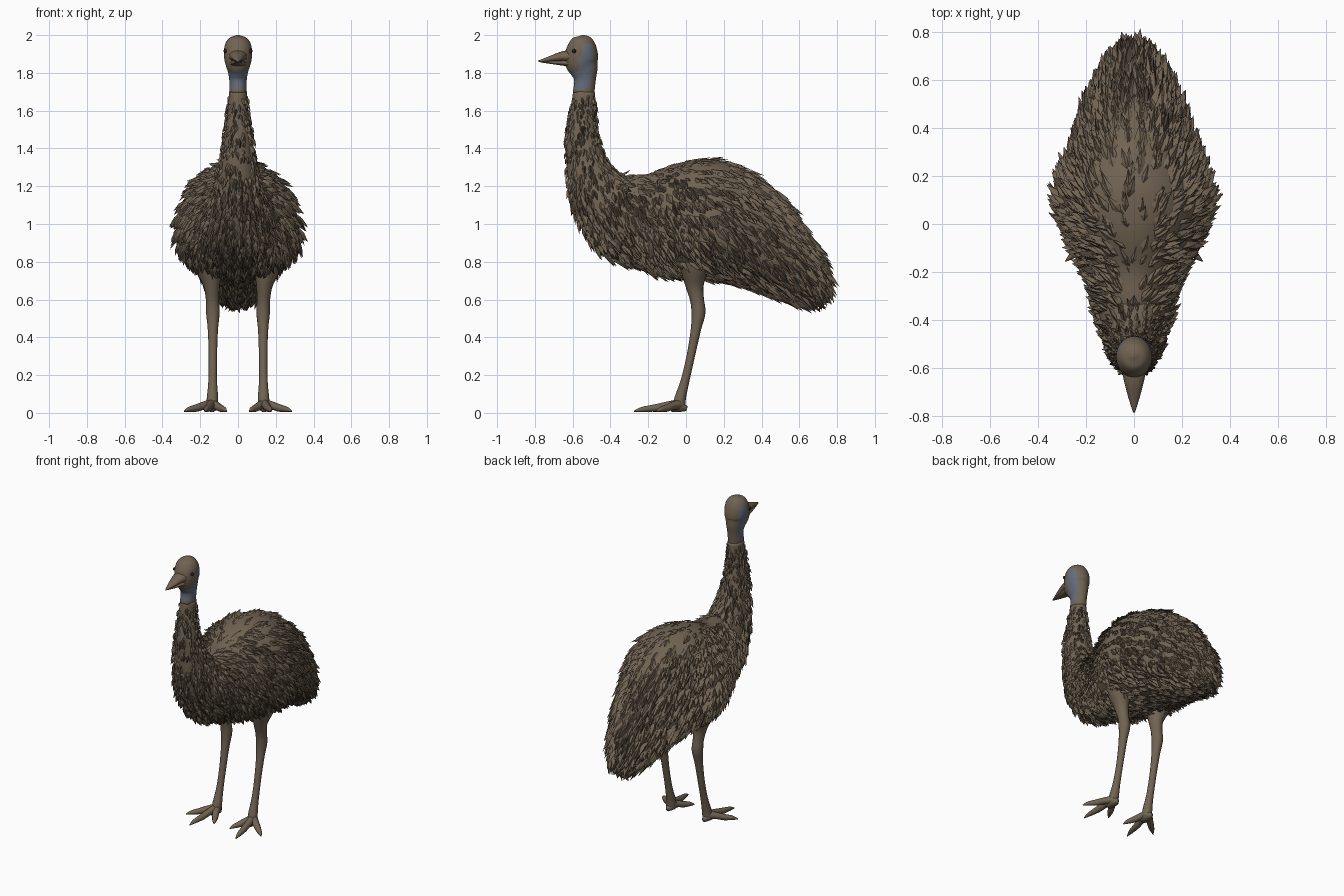
import bpy, bmesh, math, random
from mathutils import Vector

if "Cube" in bpy.data.objects:
    bpy.data.objects.remove(bpy.data.objects["Cube"])

random.seed(7)


def material(name, rgb):
    m = bpy.data.materials.new(name)
    m.diffuse_color = (*rgb, 1)
    m.use_nodes = True
    m.node_tree.nodes["Principled BSDF"].inputs["Base Color"].default_value = m.diffuse_color
    return m


BROWN = material("plumage brown", (0.165, 0.125, 0.085))
DARK = material("shadow brown", (0.07, 0.052, 0.036))
BLUE = material("bare blue skin", (0.13, 0.15, 0.19))
BLACK = material("eye black", (0.015, 0.012, 0.01))


def smooth_path(pts, steps):
    """Catmull-Rom interpolation of equal-length tuples."""
    out = []
    for i in range(len(pts) - 1):
        p0, p1 = pts[max(i - 1, 0)], pts[i]
        p2, p3 = pts[i + 1], pts[min(i + 2, len(pts) - 1)]
        for k in range(steps):
            t = k / steps
            out.append([0.5 * (2 * b + (c - a) * t + (2 * a - 5 * b + 4 * c - d) * t * t
                               + (3 * b - a - 3 * c + d) * t ** 3)
                        for a, b, c, d in zip(p0, p1, p2, p3)])
    return out + [list(pts[-1])]


def loft(name, rings, mats):
    """Skin a list of closed rings and cap both ends."""
    bm = bmesh.new()
    rows = [[bm.verts.new(p) for p in r] for r in rings]
    n = len(rows[0])
    for a, b in zip(rows, rows[1:]):
        for i in range(n):
            bm.faces.new((a[i], a[(i + 1) % n], b[(i + 1) % n], b[i]))
    bm.faces.new(rows[0][::-1])
    bm.faces.new(rows[-1])
    bmesh.ops.recalc_face_normals(bm, faces=bm.faces)
    me = bpy.data.meshes.new(name)
    bm.to_mesh(me)
    bm.free()
    for m in mats:
        me.materials.append(m)
    me.shade_smooth()
    ob = bpy.data.objects.new(name, me)
    bpy.context.collection.objects.link(ob)
    return ob


def tube(name, pts, mats=(BROWN,), steps=4, n=16):
    """Loft along points (x, y, z, side radius, depth radius)."""
    path = smooth_path(pts, steps)
    rings = []
    for i, (x, y, z, ra, rb) in enumerate(path):
        t = (Vector(path[min(i + 1, len(path) - 1)][:3])
             - Vector(path[max(i - 1, 0)][:3])).normalized()
        side = (Vector((1, 0, 0)) - t * t.x).normalized()
        up = t.cross(side)
        rings.append([Vector((x, y, z)) + side * ra * math.cos(a) + up * rb * math.sin(a)
                      for a in (math.tau * k / n for k in range(n))])
    return loft(name, rings, mats)


# Body: upright slices (y, top, bottom, half width), widest below the middle
slices = [(-.46, 1.18, 1.0, .05), (-.35, 1.25, .87, .14), (-.2, 1.265, .76, .205),
          (-.05, 1.32, .725, .28), (.08, 1.34, .715, .325), (.2, 1.33, .70, .31),
          (.35, 1.27, .66, .25), (.5, 1.14, .61, .2), (.62, .98, .575, .145),
          (.7, .86, .61, .09), (.745, .77, .67, .03)]
rings = []
for y, top, bot, w in smooth_path(slices, 4):
    zw = bot + 0.36 * (top - bot)
    ring = []
    for k in range(32):
        a = math.tau * k / 32
        c, s = math.cos(a), math.sin(a)
        ring.append((w * c, y, zw + s * ((top - zw) if s > 0 else (zw - bot))))
    rings.append(ring)
body = loft("body", rings, [BROWN])

# Neck sweeping down into the breast
neck = tube("neck", [(0, -.54, 1.70, .047, .058), (0, -.545, 1.6, .055, .066),
                     (0, -.55, 1.48, .073, .084), (0, -.535, 1.36, .09, .10),
                     (0, -.50, 1.24, .11, .13), (0, -.43, 1.12, .135, .18),
                     (0, -.32, 1.03, .17, .225), (0, -.18, 1.0, .19, .23)], n=24)

# Head with bare blue throat and cheeks
head = tube("head", [(0, -.543, 1.69, .046, .057), (0, -.535, 1.76, .046, .057),
                     (0, -.54, 1.81, .055, .073), (0, -.553, 1.86, .07, .088),
                     (0, -.552, 1.91, .075, .085), (0, -.548, 1.955, .067, .07),
                     (0, -.545, 1.985, .045, .047), (0, -.545, 2.0, .008, .008)],
            (BROWN, BLUE), steps=6, n=32)
for f in head.data.polygons:
    x, y, z = f.center
    throat = 1.715 < z < 1.81 and y < -.505
    cheek = 1.8 <= z < 1.95 and abs(x) > .03 and -.575 + (z - 1.8) * .15 < y < -.495
    f.material_index = int(throat or cheek)

# Beak in two halves, and eyes
tube("upper_beak", [(0, -.58, 1.885, .058, .04), (0, -.65, 1.887, .042, .028),
                    (0, -.72, 1.874, .024, .015), (0, -.782, 1.861, .004, .004)])
tube("lower_beak", [(0, -.58, 1.85, .052, .025), (0, -.65, 1.853, .036, .015),
                    (0, -.72, 1.856, .02, .008), (0, -.77, 1.858, .004, .003)])
for s in (-1, 1):
    bpy.ops.mesh.primitive_uv_sphere_add(segments=12, ring_count=8, radius=.011,
                                         location=(s * .066, -.592, 1.915))
    eye = bpy.context.object
    eye.name = "eye"
    eye.data.materials.append(BLACK)
    eye.data.shade_smooth()

# Legs and three-toed feet
for s in (-1, 1):
    tube("leg", [(s * .16, .05, .90, .10, .13), (s * .155, .045, .78, .075, .085),
                 (s * .14, .045, .68, .045, .05), (s * .135, .058, .60, .035, .037),
                 (s * .133, .066, .53, .036, .037), (s * .133, .052, .44, .027, .027),
                 (s * .133, .025, .30, .022, .022), (s * .134, -.005, .17, .023, .023),
                 (s * .135, -.03, .08, .03, .03), (s * .138, -.04, .025, .033, .036)])
    for name, tx, ty in (("outer_toe", .285, -.155), ("middle_toe", .175, -.275),
                         ("inner_toe", .06, -.175)):
        def at(t, z, r, h):
            return (s * (.138 + (tx - .138) * t), -.03 + (ty + .03) * t, z, r, h)
        tube(name, [at(0, .045, .027, .03), at(.3, .038, .022, .022),
                    at(.55, .026, .02, .02), at(.78, .02, .015, .015),
                    at(.9, .015, .009, .01), at(1, .008, .002, .003)], n=10)
    tube("heel_pad", [(s * .137, .005, .022, .012, .014), (s * .138, -.03, .03, .03, .026),
                      (s * .14, -.08, .025, .028, .02)], n=10)


# Feathers: ridged pointed blades scattered over a surface, lying along the flow
def feathers(name, source, count, flow, size):
    polys = list(source.data.polygons)
    picks = random.choices(polys, [p.area for p in polys], k=count)
    bm = bmesh.new()
    for p in picks:
        vs = [source.data.vertices[i].co for i in p.vertices]
        wt = [random.random() + .05 for _ in vs]
        base = sum((v * w for v, w in zip(vs, wt)), Vector()) / sum(wt)
        nor = p.normal
        if base.z > 1.69 or (nor.z > .9 and random.random() < .75):
            continue
        d = Vector(flow(base)) + Vector([random.uniform(-.2, .2) for _ in range(3)])
        d = d - nor * d.dot(nor)
        if d.length < .15:
            continue
        d.normalize()
        side = nor.cross(d)
        length = size(base) * random.uniform(.7, 1.3)
        w = length * random.uniform(.13, .2)
        lift = length * random.uniform(.08, .3) * (.4 if nor.z > .75 else 1)
        mid = base + d * length * .45
        root = bm.verts.new(base - nor * .006)
        left = bm.verts.new(mid + side * w)
        right = bm.verts.new(mid - side * w)
        ridge = bm.verts.new(mid + nor * (lift * .5 + .006))
        tip = bm.verts.new(base + d * length + nor * lift)
        dark = int(random.random() < .22 and nor.z < .7)
        for tri in ((root, ridge, left), (root, right, ridge),
                    (left, ridge, tip), (ridge, right, tip)):
            bm.faces.new(tri).material_index = dark
    me = bpy.data.meshes.new(name)
    bm.to_mesh(me)
    bm.free()
    me.materials.append(BROWN)
    me.materials.append(DARK)
    bpy.context.collection.objects.link(bpy.data.objects.new(name, me))


feathers("body_feathers", body, 3200,
         lambda p: (0, .55 + .2 * p.y, -.75), lambda p: .085 + .03 * max(p.y, 0))
feathers("neck_feathers", neck, 1500,
         lambda p: (0, max(0, (1.35 - p.z)) * 1.6, -.9),
         lambda p: .045 + .05 * min(1, max(0, 1.6 - p.z)))
